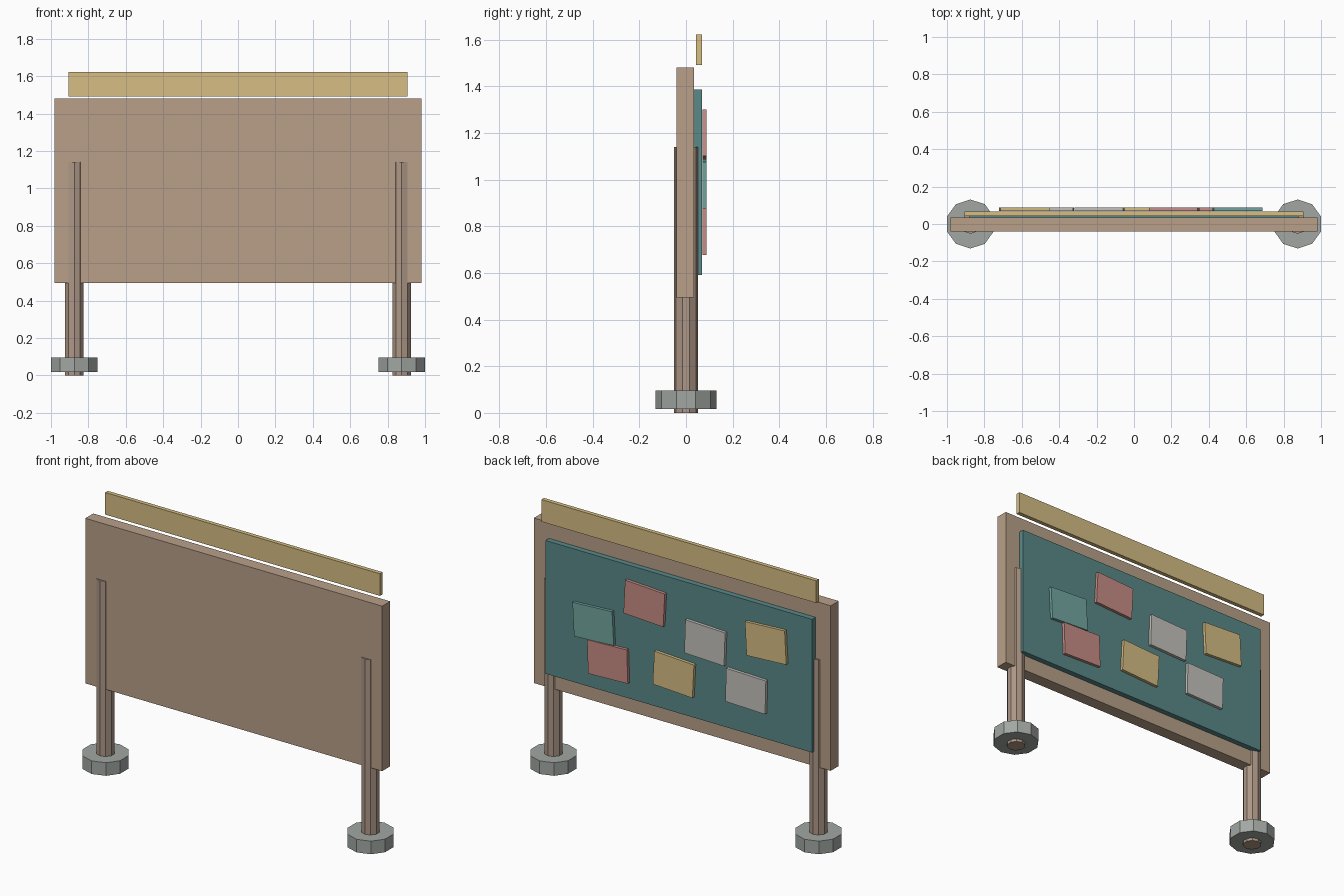
import bpy
from math import radians

if "Cube" in bpy.data.objects:
    bpy.data.objects.remove(bpy.data.objects["Cube"])


def material(name, r, g, b):
    m = bpy.data.materials.new(name)
    m.diffuse_color = (r, g, b, 1)
    m.use_nodes = True
    m.node_tree.nodes["Principled BSDF"].inputs["Base Color"].default_value = m.diffuse_color
    return m


WOOD = material("wood", 0.48, 0.35, 0.25)
DARK_WOOD = material("dark_wood", 0.42, 0.31, 0.24)
STONE = material("stone", 0.36, 0.39, 0.37)
FELT = material("felt", 0.10, 0.25, 0.25)
YELLOW = material("yellow", 0.67, 0.51, 0.23)
PINK = material("pink", 0.58, 0.27, 0.24)
TEAL = material("teal", 0.17, 0.38, 0.35)
WHITE = material("white", 0.56, 0.54, 0.50)


def box(name, x, y, z, mat, tilt=0):
    """Box from (min, max) ranges, tilted about the y axis."""
    centre = [(a + b) / 2 for a, b in (x, y, z)]
    bpy.ops.mesh.primitive_cube_add(size=1, location=centre)
    o = bpy.context.object
    o.name = name
    o.scale = [b - a for a, b in (x, y, z)]
    o.rotation_euler.y = radians(tilt)
    o.data.materials.append(mat)


def decagon(name, x, radius, z0, z1, mat):
    bpy.ops.mesh.primitive_cylinder_add(
        vertices=10, radius=radius, depth=z1 - z0, location=(x, 0, (z0 + z1) / 2))
    o = bpy.context.object
    o.name = name
    o.data.materials.append(mat)


# Backing board, felt panel and header strip
box("backing_board", (-0.98, 0.98), (-0.04, 0.035), (0.495, 1.48), WOOD)
box("felt_panel", (-0.88, 0.88), (0.035, 0.068), (0.59, 1.385), FELT)
box("header_strip", (-0.907, 0.907), (0.043, 0.068), (1.49, 1.622), YELLOW)

# Posts standing through heavy feet
for side, x in (("left", -0.875), ("right", 0.875)):
    decagon(side + "_post", x, 0.052, 0, 1.14, DARK_WOOD)
    decagon(side + "_foot", x, 0.131, 0.017, 0.095, STONE)

# Pinned notes: x, z, tilt in degrees, colour
notes = [
    (0.215, 1.194, -3, PINK),
    (0.552, 0.982, 3, TEAL),
    (0.457, 0.782, 2, PINK),
    (0.022, 0.822, -3, YELLOW),
    (-0.185, 1.066, -2, WHITE),
    (-0.587, 1.172, 3, YELLOW),
    (-0.455, 0.850, -1.5, WHITE),
]
for i, (x, z, tilt, mat) in enumerate(notes, 1):
    box(f"note_{i}", (x - 0.131, x + 0.131), (0.07, 0.088), (z - 0.1, z + 0.1), mat, tilt)
